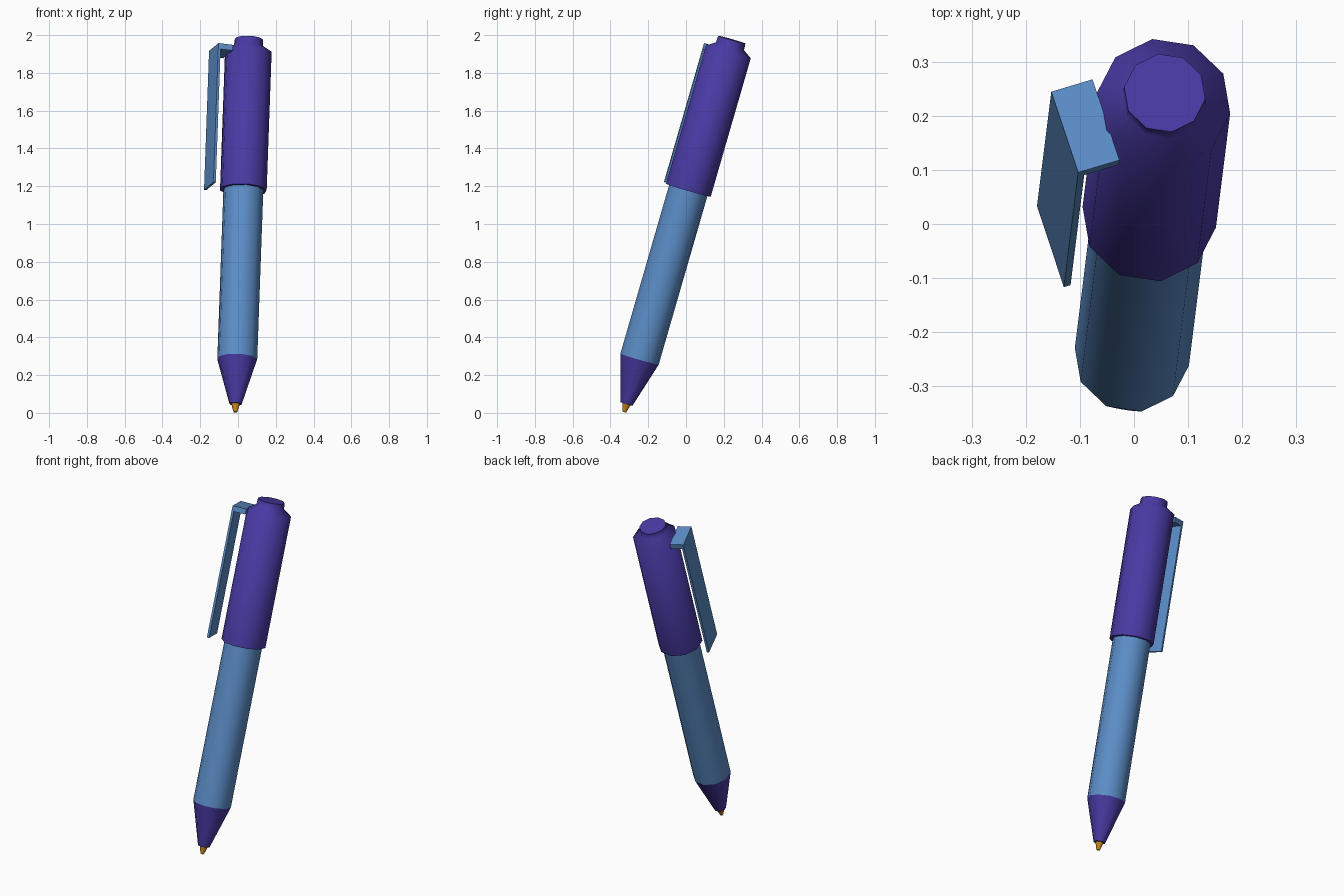
import bpy, bmesh, math
from mathutils import Vector, Matrix

if "Cube" in bpy.data.objects:
    bpy.data.objects.remove(bpy.data.objects["Cube"])

SIDES = 10
START = math.radians(-8.5)

# Leaning pen frame: origin at the writing point, local z along the pen
tip = Vector((-0.014, -0.327, 0.004))
axis = Vector((0.036, 0.289, 1.0)).normalized()
ex = (Vector((1, 0, 0)) - axis * axis.x).normalized()
ey = axis.cross(ex)
FRAME = Matrix.Translation(tip) @ Matrix((ex, ey, axis)).transposed().to_4x4()


def material(name, rgb):
    m = bpy.data.materials.new(name)
    m.diffuse_color = (*rgb, 1)
    m.use_nodes = True
    m.node_tree.nodes["Principled BSDF"].inputs["Base Color"].default_value = m.diffuse_color
    return m


blue = material("blue", (0.107, 0.27, 0.58))
purple = material("purple", (0.066, 0.042, 0.37))
orange = material("orange", (0.60, 0.25, 0.015))


def finish(name, bm, mat, smooth):
    bmesh.ops.recalc_face_normals(bm, faces=bm.faces)
    bm.transform(FRAME)
    me = bpy.data.meshes.new(name)
    bm.to_mesh(me)
    bm.free()
    me.materials.append(mat)
    ob = bpy.data.objects.new(name, me)
    bpy.context.collection.objects.link(ob)
    if smooth:
        bpy.ops.object.select_all(action='DESELECT')
        ob.select_set(True)
        bpy.context.view_layer.objects.active = ob
        bpy.ops.object.shade_smooth_by_angle(angle=math.radians(62))
    return ob


def lathe(name, profile, mat):
    """Closed ten-sided solid from (radius, height) pairs."""
    bm = bmesh.new()
    rings = []
    for r, h in profile:
        rings.append([bm.verts.new((r * math.cos(START + math.tau * i / SIDES),
                                    r * math.sin(START + math.tau * i / SIDES), h))
                      for i in range(SIDES)])
    for a, b in zip(rings, rings[1:]):
        for i in range(SIDES):
            j = (i + 1) % SIDES
            bm.faces.new((a[i], a[j], b[j], b[i]))
    bm.faces.new(rings[0])
    bm.faces.new(rings[-1])
    return finish(name, bm, mat, True)


# Writing point, nose cone, barrel, and cap with its chamfered shoulder and button
lathe("writing_point", [(0.010, 0.0), (0.023, 0.046)], orange)
lathe("nose_cone", [(0.033, 0.045), (0.107, 0.292)], purple)
lathe("barrel", [(0.107, 0.292), (0.107, 1.23)], blue)
lathe("cap", [(0.125, 1.224), (0.125, 1.986), (0.078, 2.018), (0.076, 2.054)], purple)

# Pocket clip: an L profile (outward distance, height) extruded across its width
OUT, IN, TOP, LOW, HALF = 0.1925, 0.112, 1.990, 1.224, 0.0815
profile = [(IN, TOP), (OUT, TOP), (OUT, LOW), (OUT - 0.013, LOW),
           (OUT - 0.013, TOP - 0.031), (IN, TOP - 0.031)]
u = Vector((-0.953, -0.285, 0.117))
ang = math.atan2(u.dot(ey), u.dot(ex))
turn = Matrix.Rotation(ang, 4, 'Z')
bm = bmesh.new()
face = bm.faces.new([bm.verts.new((r, -HALF, h)) for r, h in profile])
side = bmesh.ops.extrude_face_region(bm, geom=[face])
bmesh.ops.translate(bm, vec=(0, 2 * HALF, 0),
                    verts=[g for g in side["geom"] if isinstance(g, bmesh.types.BMVert)])
bm.transform(turn)
finish("pocket_clip", bm, blue, False)
